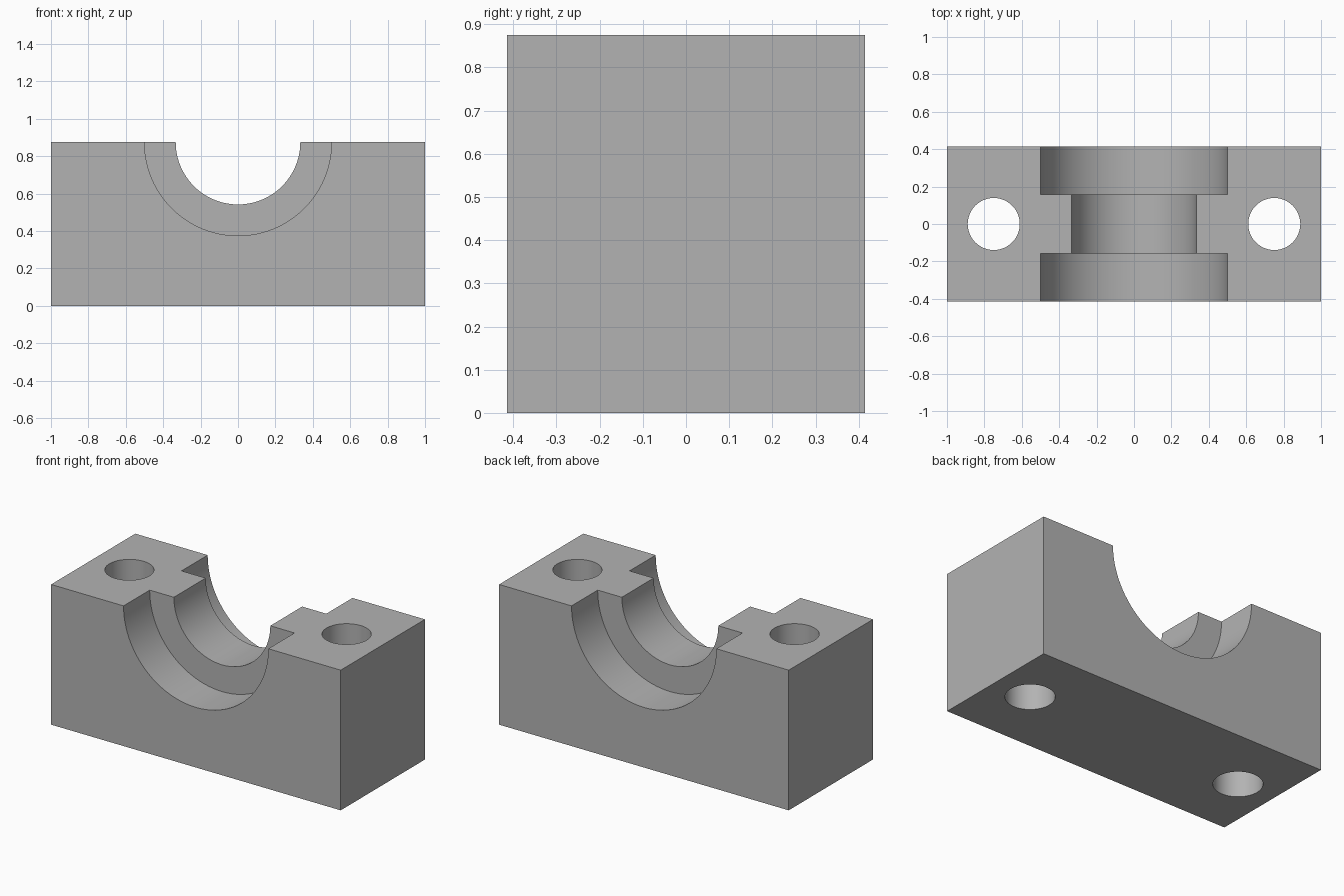
import bpy, bmesh, math

if "Cube" in bpy.data.objects:
    bpy.data.objects.remove(bpy.data.objects["Cube"])

L, W, H = 2.0, 0.83, 0.875      # block size
R_BORE, R_SEAT = 0.333, 0.5     # inner rib and outer seat radii
RIB = 0.157                     # half width of the inner rib
HOLE_X, R_HOLE = 0.75, 0.139    # bolt holes
SEG = 96

grey = bpy.data.materials.new("plain grey")
grey.diffuse_color = (0.45, 0.45, 0.45, 1)
grey.use_nodes = True
grey.node_tree.nodes["Principled BSDF"].inputs["Base Color"].default_value = grey.diffuse_color


def new_object(name, bm):
    bmesh.ops.recalc_face_normals(bm, faces=bm.faces)
    mesh = bpy.data.meshes.new(name)
    bm.to_mesh(mesh)
    bm.free()
    mesh.materials.append(grey)
    obj = bpy.data.objects.new(name, mesh)
    bpy.context.collection.objects.link(obj)
    return obj


def lathe(name, profile, axis, centre):
    """Closed solid of revolution from (radius, position along axis) pairs."""
    bm = bmesh.new()
    rings = []
    for r, t in profile:
        ring = []
        for i in range(SEG):
            a = 2 * math.pi * i / SEG
            u, v = r * math.cos(a), r * math.sin(a)
            p = (u, t, v) if axis == "y" else (u, v, t)
            ring.append(bm.verts.new([c + q for c, q in zip(centre, p)]))
        rings.append(ring)
    for a, b in zip(rings, rings[1:]):
        for i in range(SEG):
            j = (i + 1) % SEG
            bm.faces.new((a[i], a[j], b[j], b[i]))
    bm.faces.new(rings[0])
    bm.faces.new(rings[-1])
    return new_object(name, bm)


# Solid block
bm = bmesh.new()
bmesh.ops.create_cube(bm, size=1)
for v in bm.verts:
    v.co = (v.co.x * L, v.co.y * W, (v.co.z + 0.5) * H)
block = new_object("bearing_block", bm)

# Stepped half-round saddle and two vertical bolt holes
cutters = [lathe("saddle_cutter",
                 [(R_SEAT, -0.6), (R_SEAT, -RIB), (R_BORE, -RIB),
                  (R_BORE, RIB), (R_SEAT, RIB), (R_SEAT, 0.6)],
                 "y", (0, 0, H))]
for side, x in (("left", -HOLE_X), ("right", HOLE_X)):
    cutters.append(lathe(side + "_hole_cutter",
                         [(R_HOLE, -0.2), (R_HOLE, H + 0.2)], "z", (x, 0, 0)))

bpy.context.view_layer.objects.active = block
block.select_set(True)
for cutter in cutters:
    mod = block.modifiers.new(cutter.name, "BOOLEAN")
    mod.operation = "DIFFERENCE"
    mod.solver = "EXACT"
    mod.object = cutter
    bpy.ops.object.modifier_apply(modifier=mod.name)
    bpy.data.objects.remove(cutter, do_unlink=True)

# Smooth bores, crisp edges
bpy.ops.object.shade_smooth_by_angle(angle=math.radians(30))
